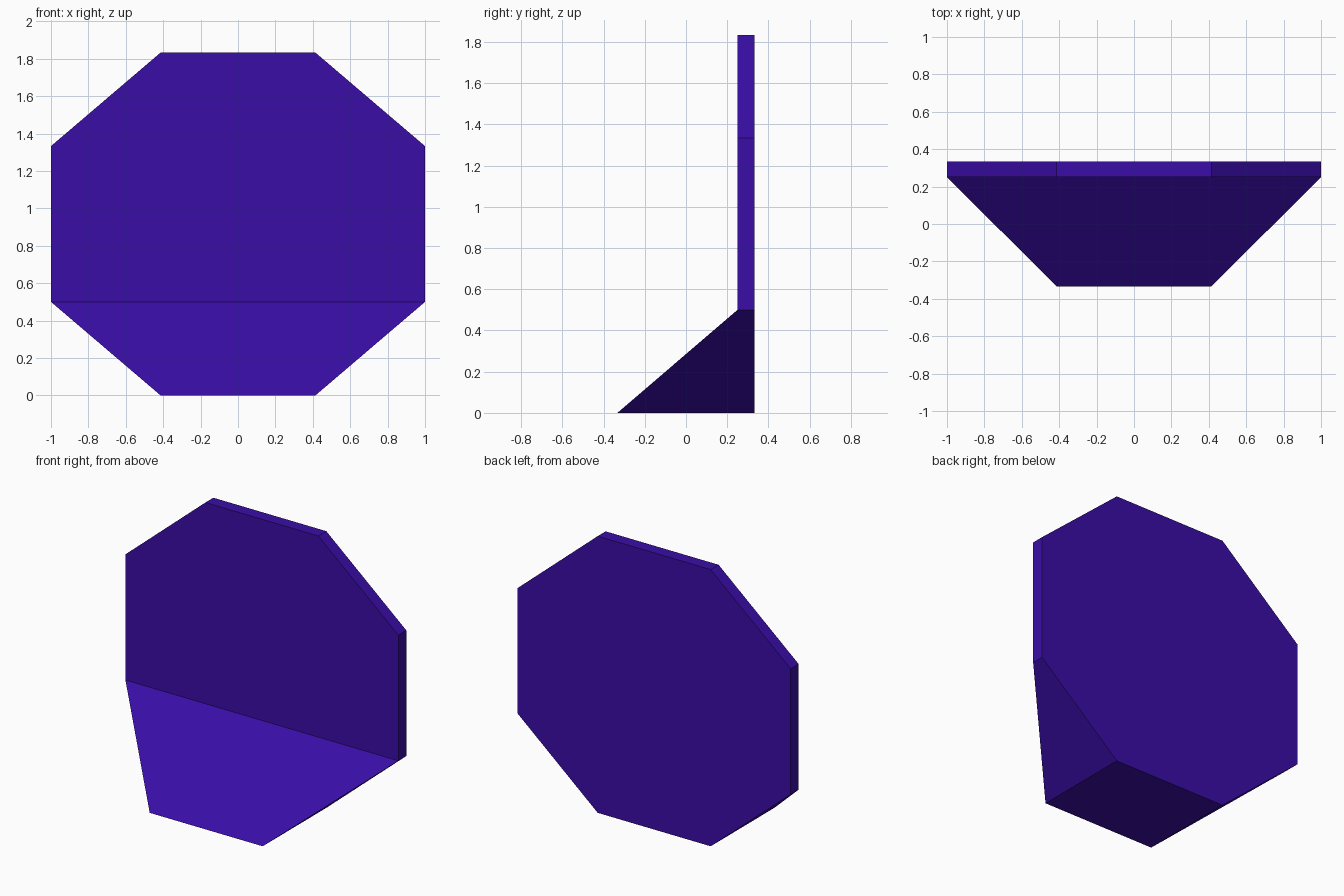
import bpy
import bmesh

# Remove the default cube
cube = bpy.data.objects.get("Cube")
if cube:
    bpy.data.objects.remove(cube, do_unlink=True)

# Single violet material
violet = bpy.data.materials.new("deep_violet")
violet.use_nodes = True
colour = (0.042, 0.004, 0.385, 1.0)
violet.diffuse_color = colour
violet.node_tree.nodes["Principled BSDF"].inputs["Base Color"].default_value = colour

# Octagonal outline in x and z, mirrored from its right-hand half
BACK, FRONT, TOE = 0.333, 0.25, -0.333
half = [(0.414, 0.0), (1.0, 0.5), (1.0, 1.333), (0.414, 1.833)]
outline = half + [(-x, z) for x, z in reversed(half)]

# Thick panel extruded forward from the back face
bm = bmesh.new()
back_face = bm.faces.new([bm.verts.new((x, BACK, z)) for x, z in outline])
extruded = bmesh.ops.extrude_face_region(bm, geom=[back_face], use_keep_orig=True)
front_verts = [g for g in extruded["geom"] if isinstance(g, bmesh.types.BMVert)]
for v in front_verts:
    v.co.y = FRONT

# Split the front at the fold, then pull its bottom edge out into a sloped foot
fold = [v for v in front_verts if abs(v.co.z - 0.5) < 0.01]
bmesh.ops.connect_verts(bm, verts=fold)
for v in front_verts:
    if v.co.z < 0.01:
        v.co.y = TOE
bmesh.ops.recalc_face_normals(bm, faces=bm.faces[:])

mesh = bpy.data.meshes.new("octagonal_panel_with_foot")
bm.to_mesh(mesh)
bm.free()
mesh.materials.append(violet)
panel = bpy.data.objects.new("octagonal_panel_with_foot", mesh)
bpy.context.collection.objects.link(panel)
